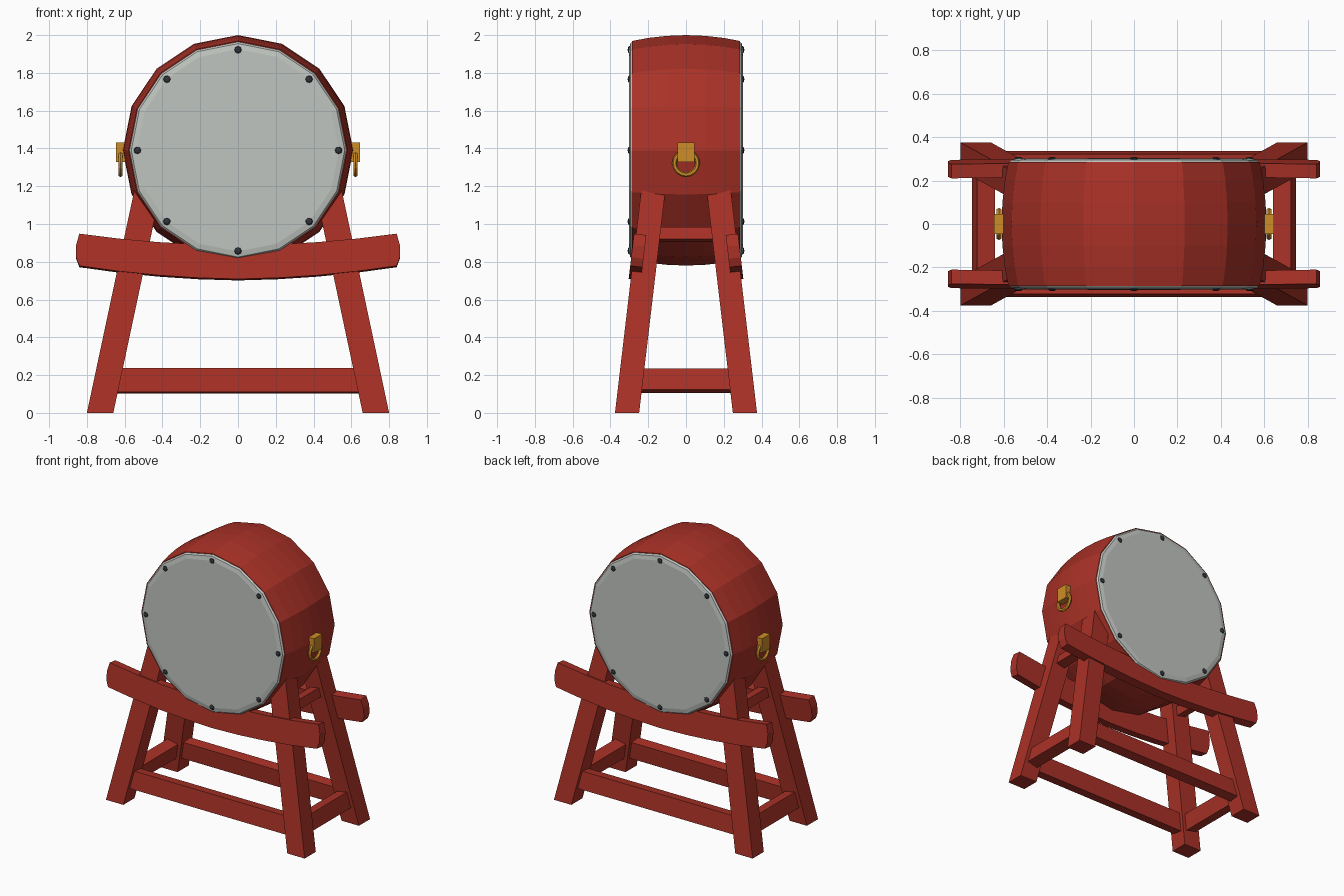
import bpy, bmesh, math
from mathutils import Vector, Matrix

if "Cube" in bpy.data.objects:
    bpy.data.objects.remove(bpy.data.objects["Cube"])


def material(name, rgb):
    m = bpy.data.materials.new(name)
    m.diffuse_color = (*rgb, 1)
    m.use_nodes = True
    m.node_tree.nodes["Principled BSDF"].inputs["Base Color"].default_value = m.diffuse_color
    return m


RED = material("red_lacquer", (0.40, 0.031, 0.02))
SKIN = material("pale_skin", (0.53, 0.56, 0.525))
DARK = material("dark_iron", (0.03, 0.033, 0.04))
GOLD = material("brass", (0.62, 0.27, 0.02))
CZ = 1.39                        # height of the drum axis
LX, LY = 0.213, 0.118            # inward lean of the legs per unit height


def finish(name, bm, mat):
    bmesh.ops.recalc_face_normals(bm, faces=bm.faces)
    me = bpy.data.meshes.new(name)
    bm.to_mesh(me)
    bm.free()
    me.materials.append(mat)
    ob = bpy.data.objects.new(name, me)
    bpy.context.collection.objects.link(ob)
    return ob


def loft(name, rings, mat):
    """Join rings of points into a closed solid."""
    bm = bmesh.new()
    vs = [[bm.verts.new(p) for p in r] for r in rings]
    n = len(vs[0])
    for a, b in zip(vs, vs[1:]):
        for i in range(n):
            j = (i + 1) % n
            bm.faces.new((a[i], a[j], b[j], b[i]))
    bm.faces.new(vs[0])
    bm.faces.new(vs[-1])
    return finish(name, bm, mat)


def drum_ring(y, r, n=16):
    return [(r * math.sin(i * math.tau / n), y, CZ + r * math.cos(i * math.tau / n))
            for i in range(n)]


def tilted_bar(name, centre, size, tilt):
    bm = bmesh.new()
    m = Matrix.Translation(centre) @ tilt @ Matrix.Diagonal((*size, 1))
    bmesh.ops.create_cube(bm, size=1, matrix=m)
    return finish(name, bm, RED)


# Drum barrel
profile = [(-0.285, 0.579), (-0.2, 0.595), (-0.1, 0.606), (0, 0.61),
           (0.1, 0.606), (0.2, 0.595), (0.285, 0.579)]
loft("drum_body", [drum_ring(y, r) for y, r in profile], RED)

for s, side in ((-1, "front"), (1, "back")):
    # Drum skin with a rounded rim
    loft(side + "_skin", [drum_ring(s * y, r) for y, r in
                          ((0.27, 0.575), (0.282, 0.577), (0.295, 0.565), (0.301, 0.535))], SKIN)

    # Studs around the skin
    for i in range(8):
        a = i * math.tau / 8
        bm = bmesh.new()
        bmesh.ops.create_uvsphere(
            bm, u_segments=8, v_segments=6, radius=0.02,
            matrix=Matrix.Translation((0.532 * math.sin(a), s * 0.299, CZ + 0.532 * math.cos(a)))
            @ Matrix.Diagonal((1, 0.5, 1, 1)) @ Matrix.Rotation(math.pi / 2, 4, 'X'))
        finish(f"{side}_stud_{i + 1}", bm, DARK)

    # Curved cradle rail, leaning with the legs
    top = [(x, 0.885 + 0.08 * (x / 0.84) ** 2 * 0.75) for x in
           (-0.84, -0.63, -0.42, -0.21, 0, 0.21, 0.42, 0.63, 0.84)]
    outline = top + [(0.857, 0.885), (0.857, 0.82)]
    outline += [(x, z - 0.17 - 0.01 * (1 - abs(x) / 0.84)) for x, z in reversed(top)]
    outline += [(-0.857, 0.82), (-0.857, 0.885)]
    rings = []
    for t in (-0.0325, 0.0325):
        rings.append([(x, s * (0.254 + t - LY * (z - 0.85)), z + LY * t) for x, z in outline])
    loft(side + "_cradle_rail", rings, RED)

    # Long lower stretcher
    tilt = Matrix.Rotation(s * math.atan(LY), 4, 'X')
    tilted_bar(side + "_stretcher", (0, s * 0.292, 0.17), (1.34, 0.075, 0.128), tilt)

    # Legs
    for sx, lr in ((-1, "left"), (1, "right")):
        rings = []
        for height in (0, 1.155):
            ring = []
            for dx, dy in ((-1, -1), (1, -1), (1, 1), (-1, 1)):
                px, py = dx * 0.07, dy * 0.064
                z = height + (LX * px + LY * py if height else 0)
                ring.append((sx * (0.73 + px - LX * z), s * (0.312 + py - LY * z), z))
            rings.append(ring)
        loft(f"{side}_{lr}_leg", rings, RED)

for s, side in ((-1, "left"), (1, "right")):
    # Short stretchers between the legs of each side
    tilt = Matrix.Rotation(-s * math.atan(LX), 4, 'Y')
    tilted_bar(side + "_stretcher", (s * 0.693, 0, 0.17), (0.085, 0.54, 0.115), tilt)
    tilted_bar(side + "_upper_crossbar", (s * 0.53, 0, 0.945), (0.07, 0.34, 0.065), tilt)

    # Handle bracket
    bm = bmesh.new()
    bmesh.ops.create_cube(bm, size=1, matrix=Matrix.Translation((s * 0.62, 0, 1.38))
                          @ Matrix.Diagonal((0.05, 0.09, 0.103, 1)))
    finish(side + "_handle_bracket", bm, GOLD)

    # Handle ring
    bpy.ops.mesh.primitive_torus_add(major_segments=16, minor_segments=6, major_radius=0.061,
                                     minor_radius=0.013, location=(s * 0.622, 0, 1.322),
                                     rotation=(0, math.pi / 2, 0))
    ring = bpy.context.object
    ring.name = side + "_handle_ring"
    ring.data.materials.append(GOLD)
